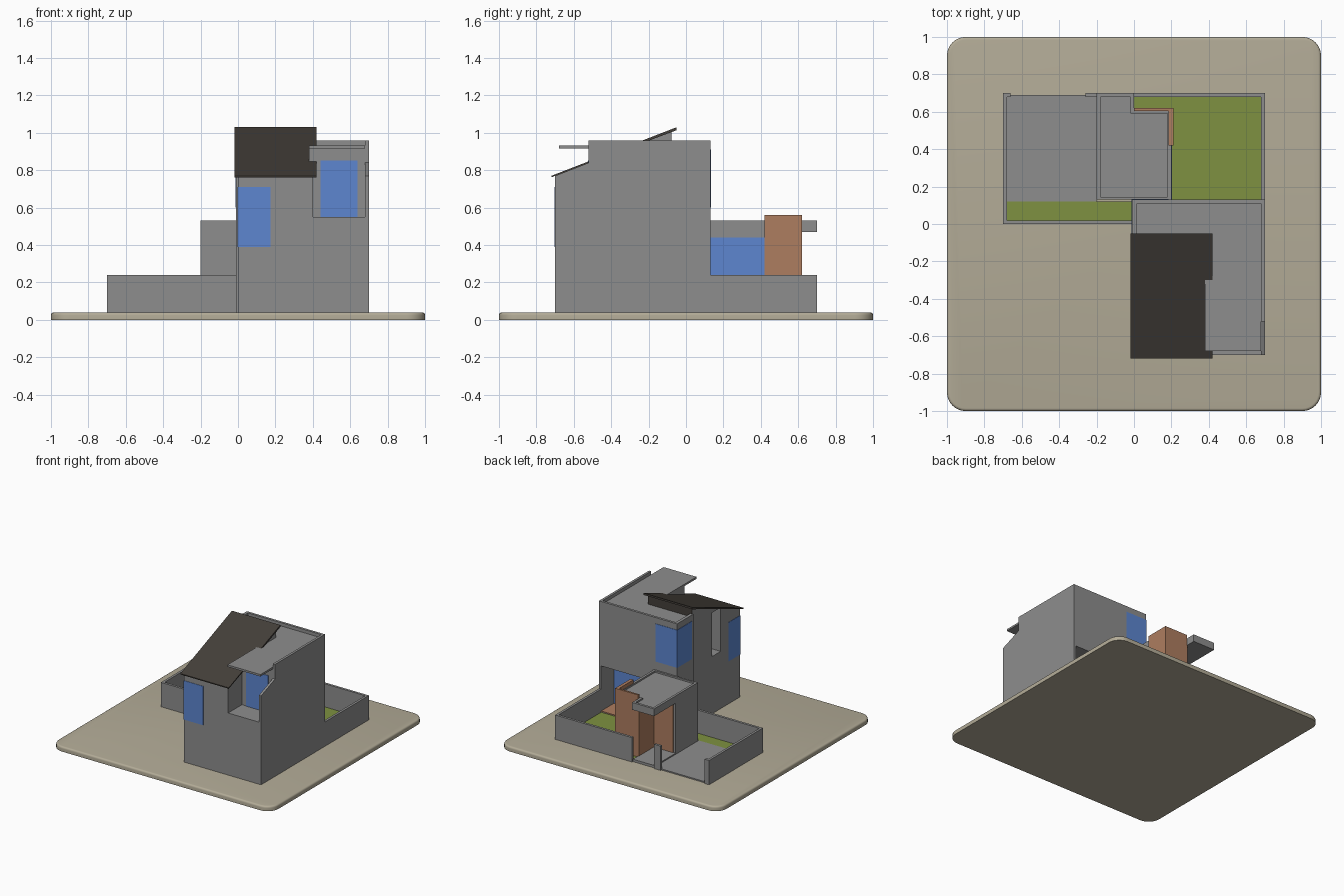
import bpy, bmesh
from mathutils import Vector

if "Cube" in bpy.data.objects:
    bpy.data.objects.remove(bpy.data.objects["Cube"])


def material(name, rgb):
    m = bpy.data.materials.new(name)
    m.diffuse_color = (*rgb, 1)
    m.use_nodes = True
    m.node_tree.nodes["Principled BSDF"].inputs["Base Color"].default_value = m.diffuse_color
    return m


GRAY = material("gray plaster", (0.27, 0.27, 0.27))
SAND = material("sand plate", (0.45, 0.41, 0.31))
BLUE = material("blue glass", (0.11, 0.24, 0.63))
WOOD = material("brown cladding", (0.42, 0.205, 0.115))
GRASS = material("grass green", (0.21, 0.285, 0.052))
DARK = material("dark roof", (0.058, 0.05, 0.042))


def prism(name, pts, lo, hi, mat, axis='z'):
    """Extrude a flat outline along z (points x,y) or along x (points y,z)."""
    bm = bmesh.new()
    place = (lambda p, d: (p[0], p[1], d)) if axis == 'z' else (lambda p, d: (d, p[0], p[1]))
    face = bm.faces.new([bm.verts.new(place(p, lo)) for p in pts])
    ext = bmesh.ops.extrude_face_region(bm, geom=[face])
    step = Vector((0, 0, hi - lo) if axis == 'z' else (hi - lo, 0, 0))
    bmesh.ops.translate(bm, vec=step, verts=[v for v in ext['geom'] if isinstance(v, bmesh.types.BMVert)])
    bmesh.ops.recalc_face_normals(bm, faces=bm.faces[:])
    me = bpy.data.meshes.new(name)
    bm.to_mesh(me)
    bm.free()
    me.materials.append(mat)
    ob = bpy.data.objects.new(name, me)
    bpy.context.collection.objects.link(ob)
    return ob


def box(name, x0, x1, y0, y1, z0, z1, mat=GRAY):
    return prism(name, [(x0, y0), (x1, y0), (x1, y1), (x0, y1)], z0, z1, mat)


def cut(ob, cutter):
    """Subtract a cutter, bake the result and remove the cutter."""
    cutter.hide_render = True
    mod = ob.modifiers.new("cut", 'BOOLEAN')
    mod.operation, mod.solver, mod.object = 'DIFFERENCE', 'EXACT', cutter
    dg = bpy.context.evaluated_depsgraph_get()
    me = bpy.data.meshes.new_from_object(ob.evaluated_get(dg))
    ob.modifiers.clear()
    ob.data = me
    bpy.data.objects.remove(cutter)


# Base plate with rounded corners and softened top edge
base = box("base_plate", -1, 1, -1, 1, 0, 0.04, SAND)
bm = bmesh.new()
bm.from_mesh(base.data)
up = [e for e in bm.edges if abs(e.verts[0].co.z - e.verts[1].co.z) > 0.01]
bmesh.ops.bevel(bm, geom=up, offset=0.1, segments=8, profile=0.5, affect='EDGES')
rim = [e for e in bm.edges if all(v.co.z > 0.039 for v in e.verts)]
bmesh.ops.bevel(bm, geom=rim, offset=0.015, segments=4, profile=0.5, affect='EDGES')
bm.to_mesh(base.data)
bm.free()
bpy.context.view_layer.objects.active = base
base.select_set(True)
bpy.ops.object.shade_smooth_by_angle()
base.select_set(False)

# Ground surfaces inside the plot
box("driveway", -0.68, -0.2, 0.12, 0.69, 0.04, 0.05)
box("front_lawn", -0.68, 0.0, 0.02, 0.12, 0.04, 0.05, GRASS)
box("back_lawn", 0.2, 0.68, 0.13, 0.68, 0.04, 0.05, GRASS)
box("lawn_strip", 0.0, 0.2, 0.62, 0.68, 0.04, 0.05, GRASS)
box("porch_step", -0.2, 0.0, 0.42, 0.69, 0.04, 0.06)

# Garden walls
for name, dims in {
    "garden_wall_left": (-0.7, -0.68, 0.0, 0.7),
    "garden_wall_front": (-0.68, 0.0, 0.0, 0.02),
    "garden_wall_back": (0.0, 0.7, 0.68, 0.7),
    "garden_wall_right": (0.68, 0.7, 0.13, 0.68),
    "gate_post_outer": (-0.68, -0.66, 0.68, 0.7),
    "gate_post_inner": (-0.26, -0.2, 0.68, 0.7),
}.items():
    box(name, *dims, 0.04, 0.24)


def roof_z(y):
    return 0.77 + (y + 0.72) * 0.388


# Tower rear with parapet and garden recess
rear = box("tower_rear", -0.01, 0.7, -0.08, 0.13, 0.04, 0.96)
cut(rear, box("cutter", 0.015, 0.68, -0.2, 0.11, 0.933, 1.1))
cut(rear, box("cutter", 0.2, 0.68, -0.04, 0.2, 0.055, 0.43))
box("recess_deck", 0.2, 0.68, -0.04, 0.13, 0.05, 0.06, WOOD)
box("recess_glass", 0.2, 0.68, -0.04, -0.036, 0.06, 0.43, BLUE)

# Tower front with sloped side wall and balcony niche
front = prism("tower_front", [(-0.7, 0.04), (-0.08, 0.04), (-0.08, 0.96), (-0.52, 0.96),
                              (-0.52, 0.84), (-0.7, 0.77)], 0.38, 0.7, GRAY, 'x')
cut(front, box("cutter", 0.2, 0.68, -0.6, 0.0, 0.933, 1.1))
cut(front, box("cutter", 0.2, 0.68, -0.8, -0.52, 0.55, 1.1))
box("balcony_canopy", 0.38, 0.68, -0.68, -0.52, 0.917, 0.933)
box("balcony_window", 0.44, 0.64, -0.524, -0.518, 0.55, 0.853, BLUE)

# Wing under the pitched roof
wing = prism("wing", [(-0.7, 0.04), (-0.08, 0.04), (-0.08, roof_z(-0.08) - 0.008),
                      (-0.7, roof_z(-0.7) - 0.008)], 0.0, 0.4, GRAY, 'x')
cut(wing, box("cutter", -0.1, 0.08, -0.45, -0.34, 0.51, 0.87))
box("wing_back_panel", 0.0, 0.4, -0.08, -0.077, 0.934, roof_z(-0.08) - 0.008, DARK)
prism("pitched_roof", [(-0.72, 0.762), (-0.05, 1.014), (-0.05, roof_z(-0.05)), (-0.72, 0.77)],
      -0.02, 0.42, DARK, 'x')

# Corner windows
box("wing_window_front", 0.0, 0.175, -0.703, -0.699, 0.39, 0.71, BLUE)
box("wing_window_side", -0.003, 0.001, -0.703, -0.55, 0.39, 0.71, BLUE)
box("rear_window_back", -0.013, 0.185, 0.129, 0.133, 0.6, 0.91, BLUE)
box("rear_window_side", -0.013, -0.009, -0.06, 0.133, 0.6, 0.91, BLUE)

# Entrance annex
box("annex_main", -0.2, 0.2, 0.13, 0.42, 0.04, 0.47)
box("annex_side", 0.0, 0.185, 0.42, 0.605, 0.04, 0.47)
annex = prism("annex_roof", [(-0.2, 0.13), (0.2, 0.13), (0.2, 0.605), (0, 0.605), (0, 0.7), (-0.2, 0.7)],
              0.47, 0.53, GRAY)
cut(annex, prism("cutter", [(-0.18, 0.145), (0.18, 0.145), (0.18, 0.59), (-0.02, 0.59),
                            (-0.02, 0.68), (-0.18, 0.68)], 0.517, 0.6, GRAY))
box("annex_window", 0.199, 0.204, 0.13, 0.42, 0.05, 0.44, BLUE)
prism("annex_cladding", [(0.0, 0.604), (0.184, 0.604), (0.184, 0.42), (0.21, 0.42), (0.21, 0.62), (0.0, 0.62)],
      0.04, 0.56, WOOD)
box("porch_cladding", -0.005, 0.0, 0.42, 0.62, 0.06, 0.47, WOOD)
box("front_door", -0.18, -0.006, 0.419, 0.425, 0.06, 0.46, WOOD)
